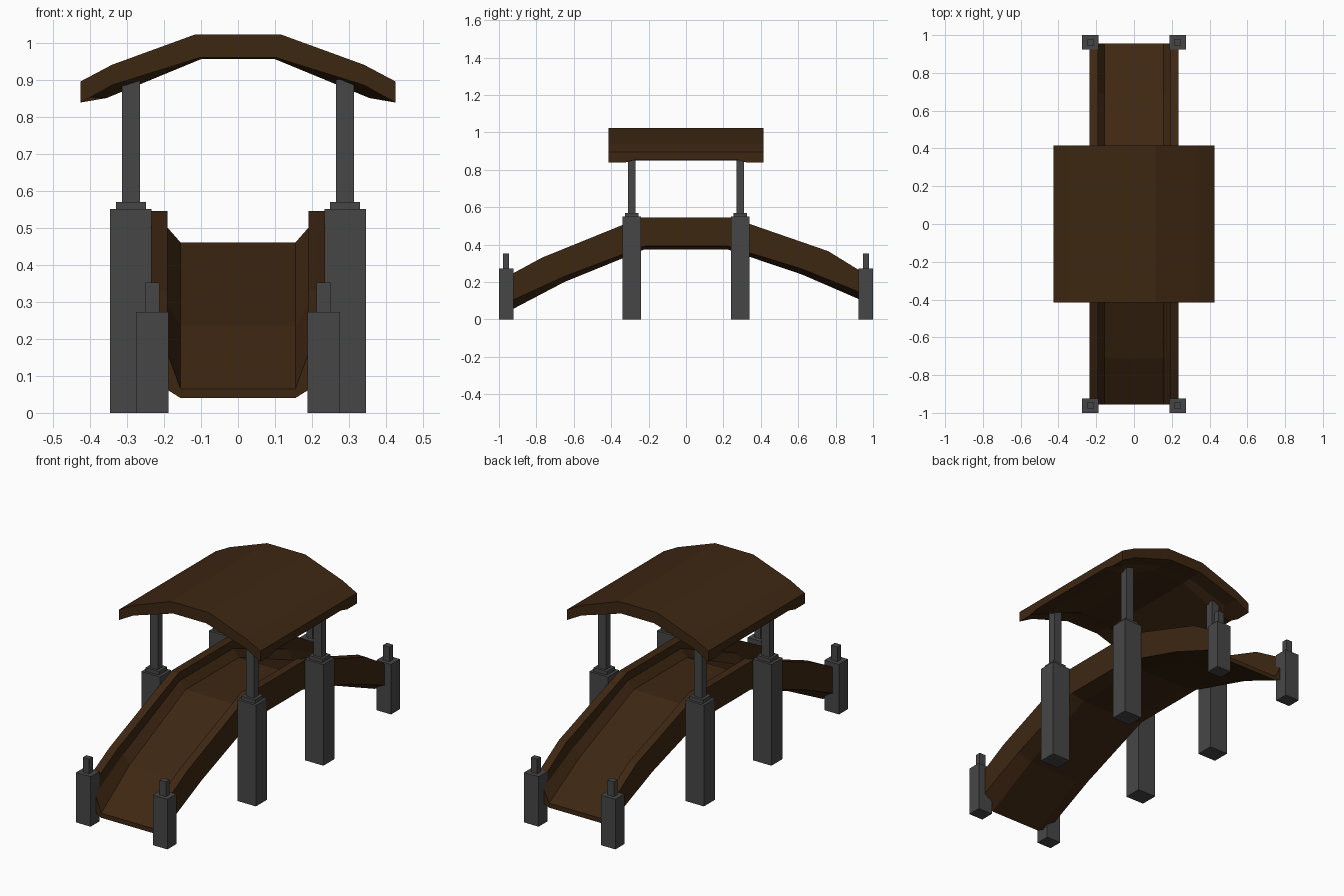
import bpy
import bmesh

cube = bpy.data.objects.get("Cube")
if cube:
    bpy.data.objects.remove(cube, do_unlink=True)


def make_material(name, rgb):
    mat = bpy.data.materials.new(name)
    mat.use_nodes = True
    mat.diffuse_color = (*rgb, 1)
    mat.node_tree.nodes["Principled BSDF"].inputs["Base Color"].default_value = (*rgb, 1)
    return mat


WOOD = make_material("dark brown wood", (0.047, 0.020, 0.006))
STONE = make_material("dark grey stone", (0.062, 0.062, 0.062))


def finish(name, bm, mat):
    bmesh.ops.recalc_face_normals(bm, faces=bm.faces)
    mesh = bpy.data.meshes.new(name)
    bm.to_mesh(mesh)
    bm.free()
    mesh.materials.append(mat)
    obj = bpy.data.objects.new(name, mesh)
    bpy.context.collection.objects.link(obj)
    return obj


def loft(name, sections, mat):
    """Skin a row of matching closed sections and cap both ends."""
    bm = bmesh.new()
    rings = [[bm.verts.new(p) for p in s] for s in sections]
    n = len(rings[0])
    for a, b in zip(rings, rings[1:]):
        for i in range(n):
            j = (i + 1) % n
            bm.faces.new((a[i], a[j], b[j], b[i]))
    caps = [bm.faces.new(rings[0]), bm.faces.new(rings[-1])]
    bmesh.ops.recalc_face_normals(bm, faces=bm.faces)
    bmesh.ops.triangulate(bm, faces=caps)
    return finish(name, bm, mat)


def stacked_post(name, x, y, tiers):
    """Square post of stacked blocks: (width x, width y, bottom, top)."""
    bm = bmesh.new()
    for wx, wy, z0, z1 in tiers:
        block = bmesh.ops.create_cube(bm, size=1)["verts"]
        bmesh.ops.scale(bm, vec=(wx, wy, z1 - z0), verts=block)
        bmesh.ops.translate(bm, vec=(x, y, (z0 + z1) / 2), verts=block)
    return finish(name, bm, STONE)


# Arched trough deck: flat floor, sloped corners and two side walls
def deck_section(yb, yt, base, corner, floor, ledge, top):
    ym = (yb + yt) / 2
    half = [(0.155, yb, base), (0.235, yb, base + corner), (0.235, yt, top),
            (0.19, yt, top), (0.19, ym, ledge), (0.155, ym, floor)]
    return half + [(-x, y, z) for x, y, z in reversed(half)]


deck_stations = [
    (-0.955, -0.955, 0.04, 0.05, 0.065, 0.16, 0.23),
    (-0.65, -0.77, 0.20, 0.03, 0.235, 0.29, 0.33),
    (-0.22, -0.24, 0.375, 0.018, 0.46, 0.50, 0.545),
    (0.22, 0.24, 0.375, 0.018, 0.46, 0.50, 0.545),
    (0.62, 0.76, 0.24, 0.03, 0.27, 0.32, 0.365),
    (0.955, 0.955, 0.095, 0.04, 0.12, 0.19, 0.245),
]
loft("bridge_deck", [deck_section(*s) for s in deck_stations], WOOD)


# Curved roof, slightly thicker underneath between the columns
def roof_section(y, under):
    right = [(0.115, 1.022), (0.34, 0.94), (0.425, 0.895)] + under
    outline = right + [(-x, z) for x, z in reversed(right)]
    return [(x, y, z) for x, z in outline]


outer_under = [(0.425, 0.838), (0.34, 0.885), (0.10, 0.96)]
inner_under = [(0.425, 0.852), (0.355, 0.85), (0.10, 0.955)]
roof_stations = [(-0.415, outer_under), (-0.33, outer_under), (-0.28, inner_under),
                 (0.28, inner_under), (0.33, outer_under), (0.415, outer_under)]
loft("roof", [roof_section(*s) for s in roof_stations], WOOD)

# Stone posts: tall ones carry the roof, short ones mark the bridge ends
tall_tiers = [(0.112, 0.097, 0, 0.55), (0.08, 0.07, 0.55, 0.57), (0.048, 0.042, 0.57, 0.90)]
short_tiers = [(0.088, 0.077, 0, 0.272), (0.038, 0.032, 0.272, 0.352)]
for side, sx in (("left", 1), ("right", -1)):
    for end, sy in (("front", -1), ("back", 1)):
        stacked_post(f"{end}_{side}_roof_post", sx * 0.289, sy * 0.29, tall_tiers)
        stacked_post(f"{end}_{side}_end_post", sx * 0.231, sy * 0.9615, short_tiers)
